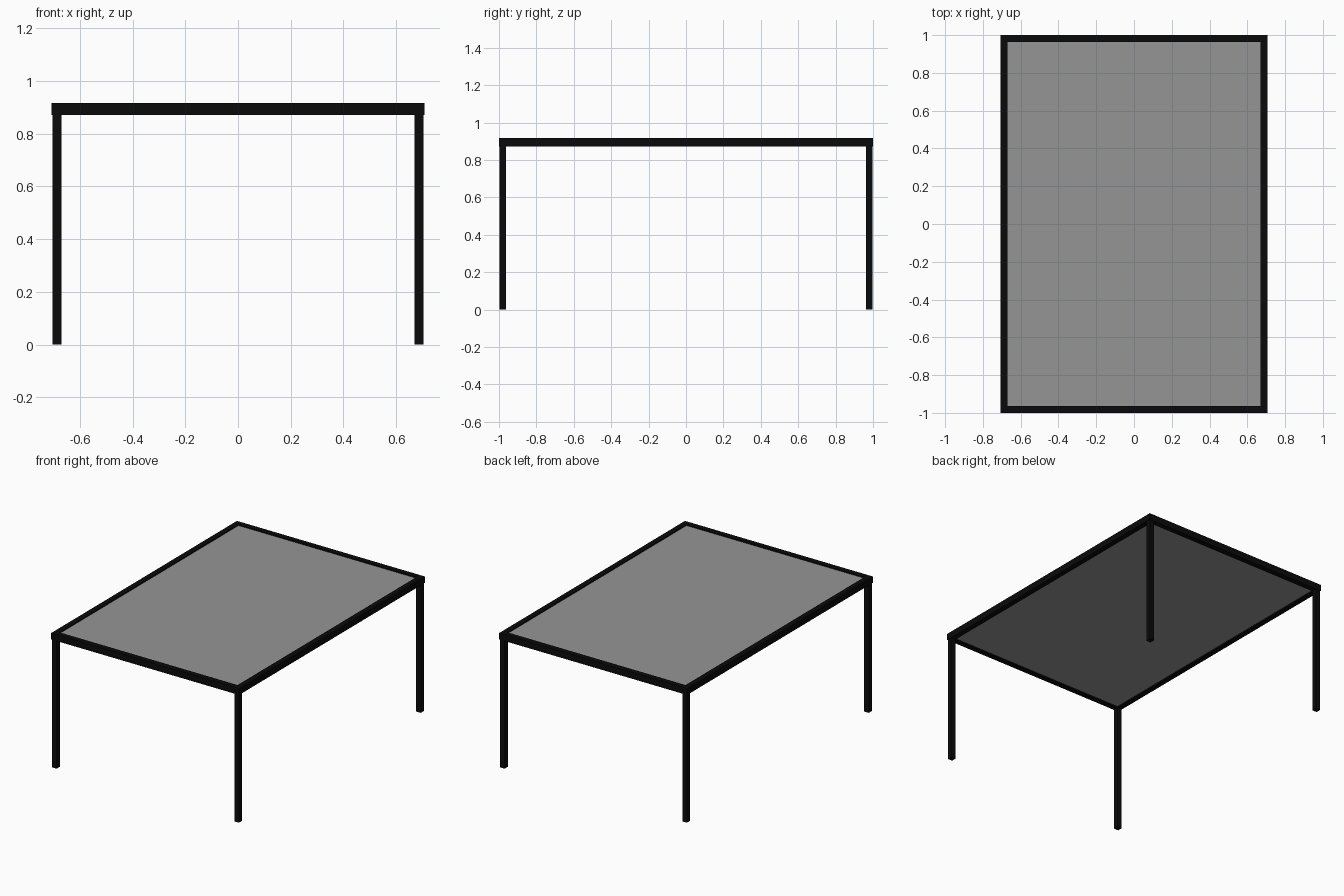
import bpy

if "Cube" in bpy.data.objects:
    bpy.data.objects.remove(bpy.data.objects["Cube"])


def material(name, color):
    m = bpy.data.materials.new(name)
    m.diffuse_color = color
    m.use_nodes = True
    m.node_tree.nodes["Principled BSDF"].inputs["Base Color"].default_value = m.diffuse_color
    return m


def box(name, lo, hi, mat=None):
    """Axis-aligned box between two corners."""
    bpy.ops.mesh.primitive_cube_add(size=1, location=[(a + b) / 2 for a, b in zip(lo, hi)])
    ob = bpy.context.object
    ob.name = name
    ob.scale = [b - a for a, b in zip(lo, hi)]
    bpy.ops.object.transform_apply(location=False, rotation=False, scale=True)
    if mat:
        ob.data.materials.append(mat)
    return ob


black = material("black_metal", (0.003, 0.003, 0.003, 1))
grey = material("grey_panel", (0.3, 0.3, 0.3, 1))

X, Y = 0.708, 1.0           # half size of the top
BAR = 0.037                 # frame width
BOTTOM, TOP = 0.872, 0.916  # frame height range

# Frame rails around the top
for side, s in (("left", -1), ("right", 1)):
    a, b = sorted((s * X, s * (X - BAR)))
    box(side + "_rail", (a, -Y, BOTTOM), (b, Y, TOP), black)
for side, s in (("front", -1), ("back", 1)):
    a, b = sorted((s * Y, s * (Y - BAR)))
    box(side + "_rail", (-X + BAR, a, BOTTOM), (X - BAR, b, TOP), black)

# Table panel set slightly into the frame
box("table_panel", (-X + BAR, -Y + BAR, BOTTOM + 0.008),
    (X - BAR, Y - BAR, TOP - 0.008), grey)

# Square legs, one under each corner
LEG, INSET = 0.035, 0.003
for sx, xname in ((-1, "left"), (1, "right")):
    for sy, yname in ((-1, "front"), (1, "back")):
        x0, x1 = sorted((sx * (X - INSET), sx * (X - INSET - LEG)))
        y0, y1 = sorted((sy * (Y - INSET), sy * (Y - INSET - LEG)))
        box(f"{yname}_{xname}_leg", (x0, y0, 0), (x1, y1, BOTTOM), black)
